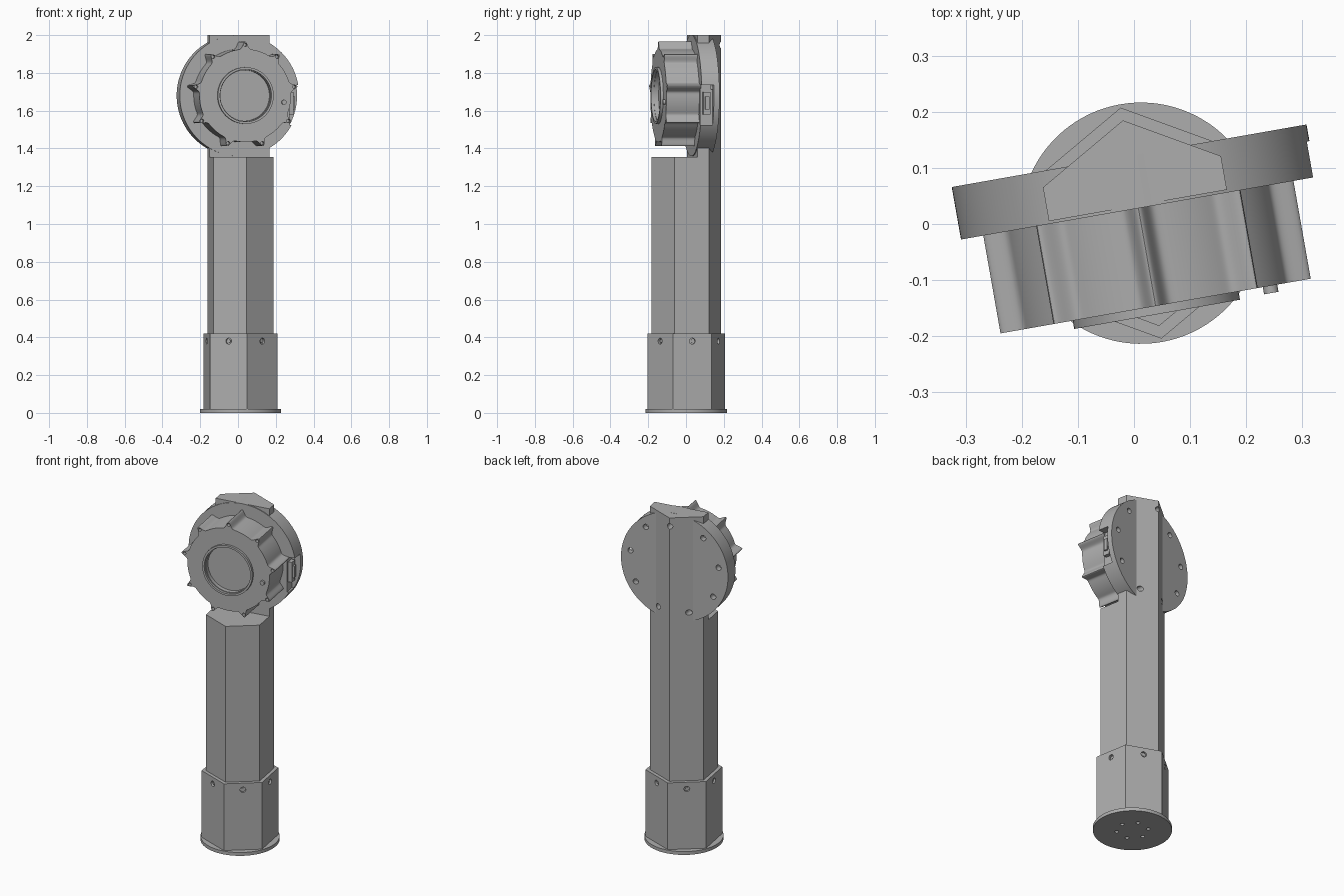
import bpy, bmesh
from math import sin, cos, pi, tau, radians, exp
from mathutils import Matrix

if "Cube" in bpy.data.objects:
    bpy.data.objects.remove(bpy.data.objects["Cube"])

grey = bpy.data.materials.new("plain_grey")
grey.use_nodes = True
COLOUR = (0.42, 0.42, 0.42, 1)
grey.diffuse_color = COLOUR
grey.node_tree.nodes["Principled BSDF"].inputs["Base Color"].default_value = COLOUR

# The whole arm is turned slightly about its vertical axis
PLACE = Matrix.Translation((0.0125, 0.0015, 0)) @ Matrix.Rotation(radians(10), 4, "Z")
HUB_Z = 1.68
# Local z of this frame points out of the drive's front
DRIVE = Matrix.Translation((0, 0, HUB_Z)) @ Matrix.Rotation(pi / 2, 4, "X")
UP = Matrix.Identity(4)
LOBES = 9
LOBE_RADIUS = 0.268


def ring(radius, sides, start=0.0, centre=(0, 0)):
    return [(centre[0] + radius * cos(start + tau * i / sides),
             centre[1] + radius * sin(start + tau * i / sides)) for i in range(sides)]


def box(x0, x1, y0, y1):
    return [(x0, y0), (x1, y0), (x1, y1), (x0, y1)]


def lobe_points():
    return [(LOBE_RADIUS * sin(tau * i / LOBES), LOBE_RADIUS * cos(tau * i / LOBES))
            for i in range(LOBES)]


def build(name, prisms):
    """Each prism is (outline, low, high, frame)."""
    bm = bmesh.new()
    for outline, low, high, frame in prisms:
        bottom = [bm.verts.new(frame @ Matrix.Translation((x, y, low)).translation)
                  for x, y in outline]
        top = [bm.verts.new(frame @ Matrix.Translation((x, y, high)).translation)
               for x, y in outline]
        bm.faces.new(bottom[::-1])
        bm.faces.new(top)
        n = len(outline)
        for i in range(n):
            j = (i + 1) % n
            bm.faces.new((bottom[i], bottom[j], top[j], top[i]))
    bm.transform(PLACE)
    bmesh.ops.recalc_face_normals(bm, faces=bm.faces)
    mesh = bpy.data.meshes.new(name)
    bm.to_mesh(mesh)
    bm.free()
    mesh.materials.append(grey)
    obj = bpy.data.objects.new(name, mesh)
    bpy.context.collection.objects.link(obj)
    return obj


def cut(obj, prisms):
    cutter = build("cutter", prisms)
    cutter.hide_render = True
    mod = obj.modifiers.new("cut", "BOOLEAN")
    mod.operation = "DIFFERENCE"
    mod.solver = "EXACT"
    mod.object = cutter
    graph = bpy.context.evaluated_depsgraph_get()
    mesh = bpy.data.meshes.new_from_object(obj.evaluated_get(graph))
    obj.modifiers.clear()
    obj.data = mesh
    bpy.data.objects.remove(cutter)


# Round foot with a circle of bolt holes underneath
foot = build("foot_plate", [(ring(0.215, 96), 0, 0.02, UP)])
cut(foot, [(ring(0.011, 16, 0, p), -0.1, 0.014, UP) for p in ring(0.087, 6)])

# Hexagonal sleeve with one screw hole per side
sleeve = build("base_sleeve", [(ring(0.209, 6, pi / 6), 0.02, 0.42, UP)])
side_frames = [Matrix.Translation((0, 0, 0.38)) @ Matrix.Rotation(i * pi / 3, 4, "Z")
               @ Matrix.Rotation(pi / 2, 4, "Y") for i in range(6)]
cut(sleeve, [(ring(0.016, 24), 0.168, 0.3, f) for f in side_frames])
build("sleeve_screws", [(ring(0.009, 6), 0.16, 0.174, f) for f in side_frames])

# Hexagonal column, its upper front cut away for the drive
column = build("column", [(ring(0.186, 6, pi / 6), 0.4, 2.0, UP)])
cut(column, [(box(-0.5, 0.5, -0.5, 0.032), 1.355, 2.2, UP)])
back_holes = [(ring(0.016, 24, 0, p), -0.4, -0.085, DRIVE) for p in lobe_points()]
cut(column, back_holes)

# Mounting flange with back holes and a side socket
flange = build("flange", [(ring(0.321, 160), -0.122, -0.027, DRIVE)])
cut(flange, back_holes)
cut(flange, [(box(0.27, 0.4, -0.155, 0.055), -0.092, 0.1, DRIVE)])
build("side_connector", [(box(0.26, 0.292, -0.1, 0.02), -0.08, -0.04, DRIVE),
                         (box(0.26, 0.302, -0.075, -0.005), -0.072, -0.05, DRIVE)])

# Drive housing with rounded screw lobes
outline = []
STEPS = 540
for i in range(STEPS):
    a = tau * i / STEPS
    pitch = tau / LOBES
    off = (a + pitch / 2) % pitch - pitch / 2
    r = 0.246 + 0.039 * exp(-(off / 0.062) ** 2)
    outline.append((r * sin(a), r * cos(a)))
housing = build("drive_housing", [(outline, -0.031, 0.15, DRIVE)])
cut(housing, [(ring(0.009, 16, 0, p), 0.12, 0.3, DRIVE) for p in lobe_points()])
cut(housing, [(ring(0.134, 96), 0.125, 0.3, DRIVE)])

# Raised bezel around the recessed front opening
bezel = build("front_bezel", [(ring(0.15, 96), 0.145, 0.165, DRIVE)])
cut(bezel, [(ring(0.138, 96), 0.1, 0.3, DRIVE)])

# Small locating pin
build("locating_pin", [(ring(0.013, 24, 0, (0.207, -0.035)), 0.14, 0.163, DRIVE)])

bpy.ops.object.select_all(action="DESELECT")
for obj in bpy.context.collection.objects:
    if obj.type == "MESH":
        obj.select_set(True)
        bpy.context.view_layer.objects.active = obj
bpy.ops.object.shade_smooth_by_angle(angle=radians(30))
